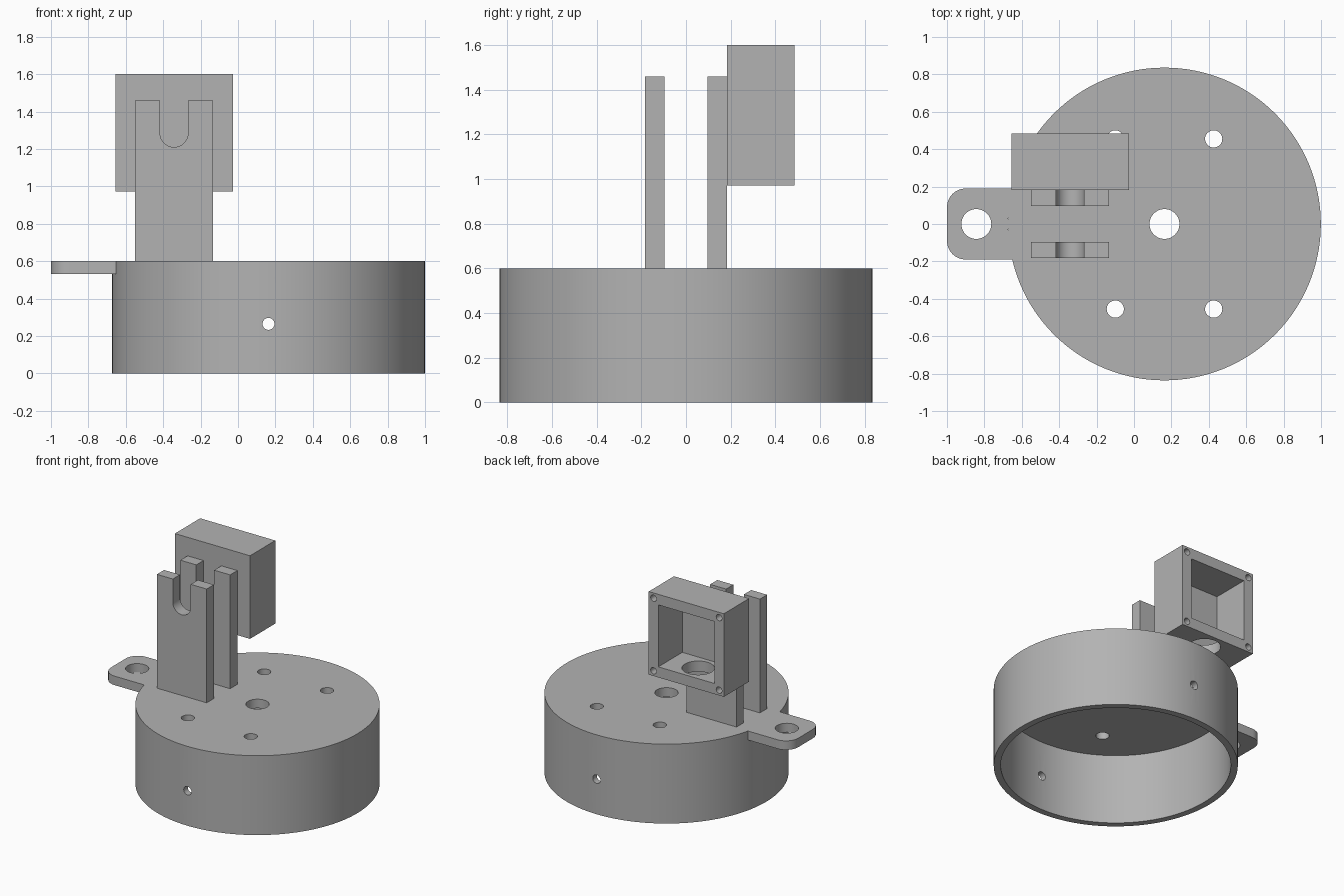
import bpy, bmesh
from math import sin, cos, pi, asin
from mathutils import Vector

if "Cube" in bpy.data.objects:
    bpy.data.objects.remove(bpy.data.objects["Cube"])

GREY = (0.45, 0.45, 0.45, 1)
grey = bpy.data.materials.new("plain grey")
grey.use_nodes = True
grey.diffuse_color = GREY
grey.node_tree.nodes["Principled BSDF"].inputs["Base Color"].default_value = GREY

CX, R, TOP, PLATE = 0.163, 0.836, 0.6, 0.068    # drum centre, radius, height, top thickness
ARM_X = -0.342                                  # centre line of uprights and housing


def arc(x, y, r, start=0, end=2 * pi, n=32):
    return [(x + r * cos(start + (end - start) * i / n),
             y + r * sin(start + (end - start) * i / n)) for i in range(n + 1)]


def circle(x, y, r, n=32):
    return arc(x, y, r, n=n)[:-1]


def rect(x0, x1, y0, y1):
    return [(x0, y0), (x1, y0), (x1, y1), (x0, y1)]


def prism(name, outline, lo, hi, axis="z"):
    """Extrude a flat outline along z, or an x-z outline along y."""
    place = (lambda a, b, c: (a, b, c)) if axis == "z" else (lambda a, b, c: (a, c, b))
    bm = bmesh.new()
    face = bm.faces.new([bm.verts.new(place(a, b, lo)) for a, b in outline])
    grown = bmesh.ops.extrude_face_region(bm, geom=[face])["geom"]
    bmesh.ops.translate(bm, verts=[v for v in grown if isinstance(v, bmesh.types.BMVert)],
                        vec=Vector(place(0, 0, hi - lo)))
    bmesh.ops.recalc_face_normals(bm, faces=bm.faces)
    mesh = bpy.data.meshes.new(name)
    bm.to_mesh(mesh)
    bm.free()
    mesh.materials.append(grey)
    obj = bpy.data.objects.new(name, mesh)
    bpy.context.collection.objects.link(obj)
    return obj


def activate(obj):
    bpy.ops.object.select_all(action="DESELECT")
    obj.select_set(True)
    bpy.context.view_layer.objects.active = obj


def cut(obj, *cutters):
    for cutter in cutters:
        mod = obj.modifiers.new("cut", "BOOLEAN")
        mod.operation, mod.solver, mod.object = "DIFFERENCE", "EXACT", cutter
        activate(obj)
        bpy.ops.object.modifier_apply(modifier=mod.name)
        bpy.data.objects.remove(cutter)


def smooth(obj):
    activate(obj)
    bpy.ops.object.shade_smooth_by_angle(angle=pi / 6)


# Hollow drum, open underneath, with top and side holes
drum = prism("drum", circle(CX, 0, R, 128), 0, TOP)
cut(drum, prism("hollow", circle(CX, 0, 0.788, 128), -0.1, TOP - PLATE),
    prism("centre_hole", circle(CX, 0, 0.08), 0.4, 0.7),
    prism("side_hole", circle(CX, 0.265, 0.032), -1, 1, "y"))
for sx in (-1, 1):
    for sy in (-1, 1):
        cut(drum, prism("screw_hole", circle(CX + sx * 0.263, sy * 0.455, 0.046), 0.4, 0.7))
smooth(drum)

# Rounded mounting tab whose inner end follows the drum
half, corner = 0.19, 0.1
reach = asin(half / R)
outline = arc(CX, 0, R, pi + reach, pi - reach, 12)
outline += arc(-1 + corner, half - corner, corner, pi / 2, pi, 8)
outline += arc(-1 + corner, corner - half, corner, pi, 1.5 * pi, 8)
tab = prism("mounting_tab", outline, TOP - PLATE, TOP)
cut(tab, prism("tab_hole", circle(-0.843, 0, 0.08), 0.4, 0.7))
smooth(tab)

# Pair of uprights with round-bottomed slots
w, slot, tall = 0.208, 0.075, 1.46
profile = [(ARM_X - w, TOP), (ARM_X + w, TOP), (ARM_X + w, tall), (ARM_X + slot, tall)]
profile += arc(ARM_X, 1.285, slot, 0, -pi, 20)
profile += [(ARM_X - slot, tall), (ARM_X - w, tall)]
for name, y in (("front_upright", -0.183), ("rear_upright", 0.097)):
    smooth(prism(name, profile, y, y + 0.086, "y"))

# Square housing, open at the back, with a hole in its floor
h, zc, y0, y1 = 0.314, 1.286, 0.183, 0.485
housing = prism("housing", rect(ARM_X - h, ARM_X + h, zc - h, zc + h), y0, y1, "y")
inner = h - 0.08
cut(housing, prism("cavity", rect(ARM_X - inner, ARM_X + inner, zc - inner, zc + inner),
                   y0 + 0.015, y1 + 0.1, "y"),
    prism("floor_hole", circle(ARM_X, 0.342, 0.112), 0.9, 1.2))
for sx in (-1, 1):
    for sz in (-1, 1):
        cut(housing, prism("corner_hole", circle(ARM_X + sx * 0.274, zc + sz * 0.274, 0.024, 20),
                           y1 - 0.2, y1 + 0.1, "y"))
smooth(housing)
